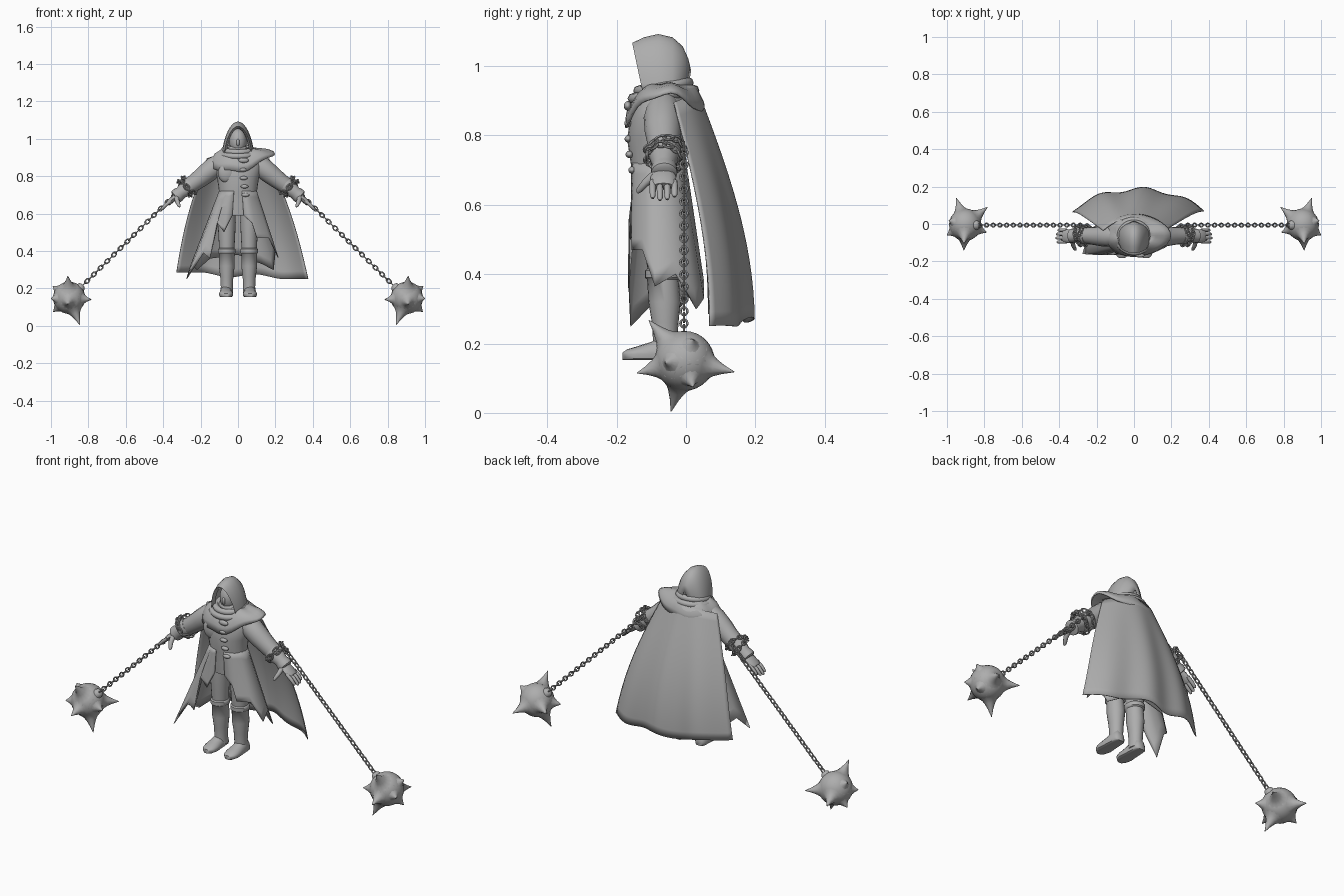
import bpy, bmesh, math, random
from mathutils import Vector, Matrix

if "Cube" in bpy.data.objects:
    bpy.data.objects.remove(bpy.data.objects["Cube"])

random.seed(3)
grey = bpy.data.materials.new("plain grey")
grey.diffuse_color = (0.42, 0.42, 0.42, 1)
grey.use_nodes = True
grey.node_tree.nodes["Principled BSDF"].inputs["Base Color"].default_value = grey.diffuse_color


def finish(name, bm, angle=50, thick=0):
    bmesh.ops.recalc_face_normals(bm, faces=bm.faces)
    me = bpy.data.meshes.new(name)
    bm.to_mesh(me)
    bm.free()
    ob = bpy.data.objects.new(name, me)
    bpy.context.collection.objects.link(ob)
    me.materials.append(grey)
    if thick:
        s = ob.modifiers.new("thickness", 'SOLIDIFY')
        s.thickness, s.offset = thick, 0
    bpy.ops.object.select_all(action='DESELECT')
    ob.select_set(True)
    bpy.context.view_layer.objects.active = ob
    bpy.ops.object.shade_smooth_by_angle(angle=math.radians(angle))
    return ob


def loft(bm, rows, closed=True, caps=True):
    vs = [[bm.verts.new(p) for p in r] for r in rows]
    n = len(rows[0])
    for a, b in zip(vs, vs[1:]):
        for i in range(n if closed else n - 1):
            j = (i + 1) % n
            bm.faces.new((a[i], a[j], b[j], b[i]))
    if closed and caps:
        bm.faces.new(vs[0])
        bm.faces.new(vs[-1])


def ring(cx, cy, z, rx, ry, n=24):
    return [(cx + rx * math.cos(2 * math.pi * i / n), cy + ry * math.sin(2 * math.pi * i / n), z) for i in range(n)]


def tube(bm, stations, n=16, squash=1.0):
    """Round rings along a path of (point, radius)."""
    rows = []
    for k, (p, r) in enumerate(stations):
        d = Vector(stations[min(k + 1, len(stations) - 1)][0]) - Vector(stations[max(k - 1, 0)][0])
        d.normalize()
        u = Vector((0, 1, 0)) if abs(d.y) < .9 else Vector((1, 0, 0))
        u = (u - d * u.dot(d)).normalized()
        w = d.cross(u)
        rows.append([Vector(p) + r * (math.cos(t) * u + squash * math.sin(t) * w)
                     for t in (2 * math.pi * i / n for i in range(n))])
    loft(bm, rows)


def link(bm, p, d, side, half=.016, wide=.010, r=.0038):
    """One oval chain link lying in the plane of d and side."""
    nrm = d.cross(side).normalized()
    rows = []
    for i in range(12):
        a = 2 * math.pi * i / 12
        out = math.cos(a) * d + math.sin(a) * side
        c = p + half * math.cos(a) * d + wide * math.sin(a) * side
        rows.append([c + r * (math.cos(b) * out + math.sin(b) * nrm) for b in (2 * math.pi * k / 6 for k in range(6))])
    loft(bm, rows + rows[:1], caps=False)


def ball(bm, c, s):
    bmesh.ops.create_uvsphere(bm, u_segments=24, v_segments=16, radius=1,
                              matrix=Matrix.Translation(c) @ Matrix.Diagonal((*s, 1)))


# torso
bm = bmesh.new()
loft(bm, [ring(0, y, z, rx, ry) for y, z, rx, ry in (
    (-.08, .59, .10, .07), (-.08, .65, .105, .075), (-.08, .71, .10, .078), (-.085, .79, .112, .085),
    (-.08, .85, .13, .08), (-.07, .90, .125, .07), (-.065, .93, .07, .06), (-.07, .96, .045, .045))])
finish("coat_body", bm)

# ragged coat skirt, open at the front
hem = [(-.03, -.157, .59), (-.075, -.16, .50), (-.11, -.165, .55), (-.15, -.165, .36), (-.185, -.165, .39),
       (-.275, -.16, .25), (-.25, -.08, .33), (-.22, -.02, .30), (-.15, .03, .36), (0, .05, .38), (.13, .05, .33),
       (.19, .03, .30), (.20, -.03, .40), (.215, -.09, .365), (.165, -.125, .47), (.10, -.155, .47),
       (.075, -.157, .55), (.03, -.157, .59)]
rows = []
for k in range(9):
    v = k / 8
    row = []
    for x, y, z in hem:
        a = math.atan2((y + .07) / .085, x / .13)
        top = Vector((.100 * math.cos(a), -.08 + .079 * math.sin(a), .72))
        p = top.lerp(Vector((x, y, z)), v)
        row.append(p)
    rows.append(row)
bm = bmesh.new()
loft(bm, rows, closed=False)
finish("coat_skirt", bm, 60, .004)

# long cape with soft folds
rows = []
for k in range(17):
    v = k / 16
    row = []
    for i in range(41):
        u = -1 + i / 20
        fold = .012 * v * math.sin(u * 9 + .8) * (1 - u * u * .5)
        bottom_x = (.352 * u + .023)
        x = (.165 * u) * (1 - v) + bottom_x * v + .02 * u * math.sin(math.pi * v)
        y = .035 - .07 * u * u + (.15 - .04 * abs(u) ** 3 + .0 * u) * math.sin(v * math.pi / 2) + fold
        y += .0 if abs(u) < .5 else -.01 * v * (abs(u) - .5)
        z = (.925 - .03 * u * u) * (1 - v) + (.268 - .018 * u + .012 * math.sin(u * 7) * (1 - u * u)) * v
        row.append((x, y, z))
    rows.append(row)
bm = bmesh.new()
loft(bm, rows, closed=False)
finish("cape", bm, 60, .004)

# shoulder mantle, higher and squarer over the right side
rows = []
for r, z in ((.40, .955), (.62, .945), (.85, .925), (1, .89), (1.03, .855)):
    row = []
    for i in range(40):
        a = 2 * math.pi * i / 40
        c, s = math.cos(a), math.sin(a)
        side = max(0, c) ** 2
        left = max(0, -c) ** 2
        x = c * r * (.155 + .035 * side - .01 * left)
        y = -.062 + s * r * (.108 if s < 0 else .112)
        dz = side * (.945 - z) * .7 - left * .012 * r - .03 * max(0, -s) ** 3 * r + .006 * math.sin(6 * a) * r
        row.append((x, y, z + dz))
    rows.append(row)
bm = bmesh.new()
loft(bm, rows, caps=False)
finish("shoulder_mantle", bm, 60, .006)

# rolled scarf around the neck
bm = bmesh.new()
for rad, z, t in ((.075, .94, .016), (.092, .918, .016)):
    rows = []
    for i in range(33):
        a = 2 * math.pi * i / 32
        c = Vector((rad * math.cos(a), -.065 + rad * .95 * math.sin(a), z + .012 * math.sin(a)))
        out = Vector((math.cos(a), math.sin(a), 0))
        rows.append([c + t * (math.cos(b) * out + math.sin(b) * Vector((0, 0, 1)))
                     for b in (math.pi * j / 4 for j in range(8))])
    loft(bm, rows, caps=False)
finish("scarf", bm, 60)

# pointed hood made of arches from brim to back
rows = []
for y, lean, w, top, bot in ((-.135, .03, .062, 1.055, .93), (-.152, .03, .072, 1.066, .925), (-.12, .02, .08, 1.08, .92),
                             (-.08, .01, .083, 1.089, .92), (-.04, 0, .081, 1.08, .92), (-.012, -.012, .07, 1.055, .92),
                             (.004, -.015, .05, 1.02, .92), (.012, -.012, .02, .985, .92)):
    row = []
    for i in range(21):
        a = math.pi * i / 20
        h = math.sin(a) ** .95
        row.append((w * math.cos(a) * (1 - .18 * h), y + lean * (1 - h), bot + (top - bot) * h))
    rows.append(row)
bm = bmesh.new()
loft(bm, rows, closed=False)
finish("hood", bm, 60, .006)

# masked face inside the hood
bm = bmesh.new()
ball(bm, (0, -.075, .985), (.046, .05, .068))
ball(bm, (0, -.122, .98), (.009, .012, .02))
finish("face", bm, 60)

# clasp and coat toggles
bm = bmesh.new()
for x, y, z, s in ((.03, -.168, .885, .017), (.025, -.167, .835, .013), (.03, -.166, .79, .013),
                   (.035, -.163, .745, .013), (.04, -.155, .70, .013)):
    ball(bm, (x, y, z), (s * 1.6, .011, s * .8))
finish("coat_toggles", bm, 60)

# chest flap
bm = bmesh.new()
ball(bm, (-.06, -.14, .82), (.048, .026, .055))
finish("chest_flap", bm, 60)

spikes = [(.91, -.107, .267), (.91, -.141, .115), (.95, .139, .118), (.845, -.043, .004), (.783, .09, .14),
          (.788, -.045, .14), (.99, .02, .212), (.988, .02, .075), (1.0, -.06, .145)]

for s, side in ((-1, "left"), (1, "right")):
    def P(x, y, z):
        return Vector((s * x, y, z))

    # leg with knee bands
    bm = bmesh.new()
    loft(bm, [ring(s * .06, y, z, r, r * 1.1, 20) for y, z, r in (
        (-.075, .64, .046), (-.07, .55, .048), (-.068, .47, .044), (-.067, .415, .041), (-.067, .41, .047),
        (-.067, .39, .047), (-.067, .385, .041), (-.062, .32, .042), (-.06, .26, .035), (-.06, .21, .032),
        (-.058, .17, .034))])
    finish(side + "_leg", bm)

    # boot
    bm = bmesh.new()
    rows = []
    for y, w, top in ((-.018, .018, .185), (-.03, .03, .215), (-.07, .033, .22), (-.10, .035, .205),
                      (-.14, .038, .192), (-.17, .03, .183), (-.183, .014, .174)):
        rows.append([(s * .064 + w * math.cos(a), y, max(.153, .17 + (top - .17) * math.sin(a)
                      if math.sin(a) > 0 else .17 + .035 * math.sin(a))) for a in (math.pi * i / 8 for i in range(16))])
    loft(bm, rows)
    finish(side + "_boot", bm)

    # sleeve and glove cuff
    bm = bmesh.new()
    tube(bm, [(P(.08, -.066, .885), .045), (P(.125, -.066, .85), .056), (P(.175, -.066, .81), .053),
              (P(.22, -.064, .775), .047), (P(.255, -.062, .75), .044), (P(.285, -.062, .73), .038)])
    finish(side + "_sleeve", bm)
    bm = bmesh.new()
    tube(bm, [(P(.25, -.063, .757), .044), (P(.26, -.063, .748), .047), (P(.305, -.063, .712), .034),
              (P(.318, -.063, .702), .038), (P(.332, -.063, .691), .038), (P(.335, -.063, .688), .03)])
    finish(side + "_cuff", bm)

    # hand with fingers and thumb
    bm = bmesh.new()
    tube(bm, [(P(.32, -.065, .70), .028), (P(.345, -.065, .68), .037), (P(.37, -.065, .66), .036),
              (P(.378, -.065, .653), .03)], 12, .42)
    for k in range(4):
        y = -.096 + k * .021
        reach = (.93, 1.05, 1.0, .85)[k]
        tube(bm, [(P(.36, y, .667), .009), (P(.36 + .028 * reach, y, .667 - .022 * reach), .0095),
                  (P(.36 + .05 * reach, y, .667 - .045 * reach), .008),
                  (P(.36 + .055 * reach, y, .667 - .052 * reach), .004)], 8)
    tube(bm, [(P(.33, -.085, .69), .014), (P(.325, -.115, .665), .012), (P(.315, -.135, .642), .009),
              (P(.312, -.14, .635), .004)], 8)
    finish(side + "_hand", bm)

    # chain wrapped around the wrist
    bm = bmesh.new()
    axis = P(.77, 0, -.63).normalized()
    up = Vector((0, 1, 0)).cross(axis).normalized()
    for cx, cz, rad, tilt in ((.262, .752, .053, .25), (.285, .735, .05, -.2)):
        n = 14
        for k in range(n):
            a = 2 * math.pi * k / n
            rim = math.cos(a) * Vector((0, 1, 0)) + math.sin(a) * up
            d = (-math.sin(a) * Vector((0, 1, 0)) + math.cos(a) * up + tilt * math.sin(a) * axis).normalized()
            link(bm, P(cx, -.062, cz) + rim * rad + axis * (-tilt * math.cos(a) * rad), d,
                 (axis - d * axis.dot(d)).normalized() if k % 2 else rim)
    finish(side + "_wrist_chain", bm)

    # long chain to the flail ball
    bm = bmesh.new()
    a, b = P(.27, -.006, .768), P(.842, -.006, .205)
    d = (b - a).normalized()
    flat = Vector((0, 1, 0))
    for k in range(33):
        link(bm, a.lerp(b, k / 32), d, flat if k % 2 else d.cross(flat))
    finish(side + "_long_chain", bm)

    # spiked ball with flared spikes and a chain socket
    c = P(.903, -.004, .15)
    bm = bmesh.new()
    ball(bm, c, (.086, .086, .086))
    for x, y, z in spikes:
        t = P(x, y, z)
        d = (t - c).normalized()
        e = (t - c).length
        tube(bm, [(c + d * (.07 + (e - .07) * f), r) for f, r in
                  ((0, .05), (.12, .036), (.3, .025), (.6, .013), (1, .0012))], 12)
    tube(bm, [(c + (b - c).normalized() * q, r) for q, r in ((.06, .032), (.092, .022), (.10, .014))], 12)
    finish(side + "_spiked_ball", bm)
